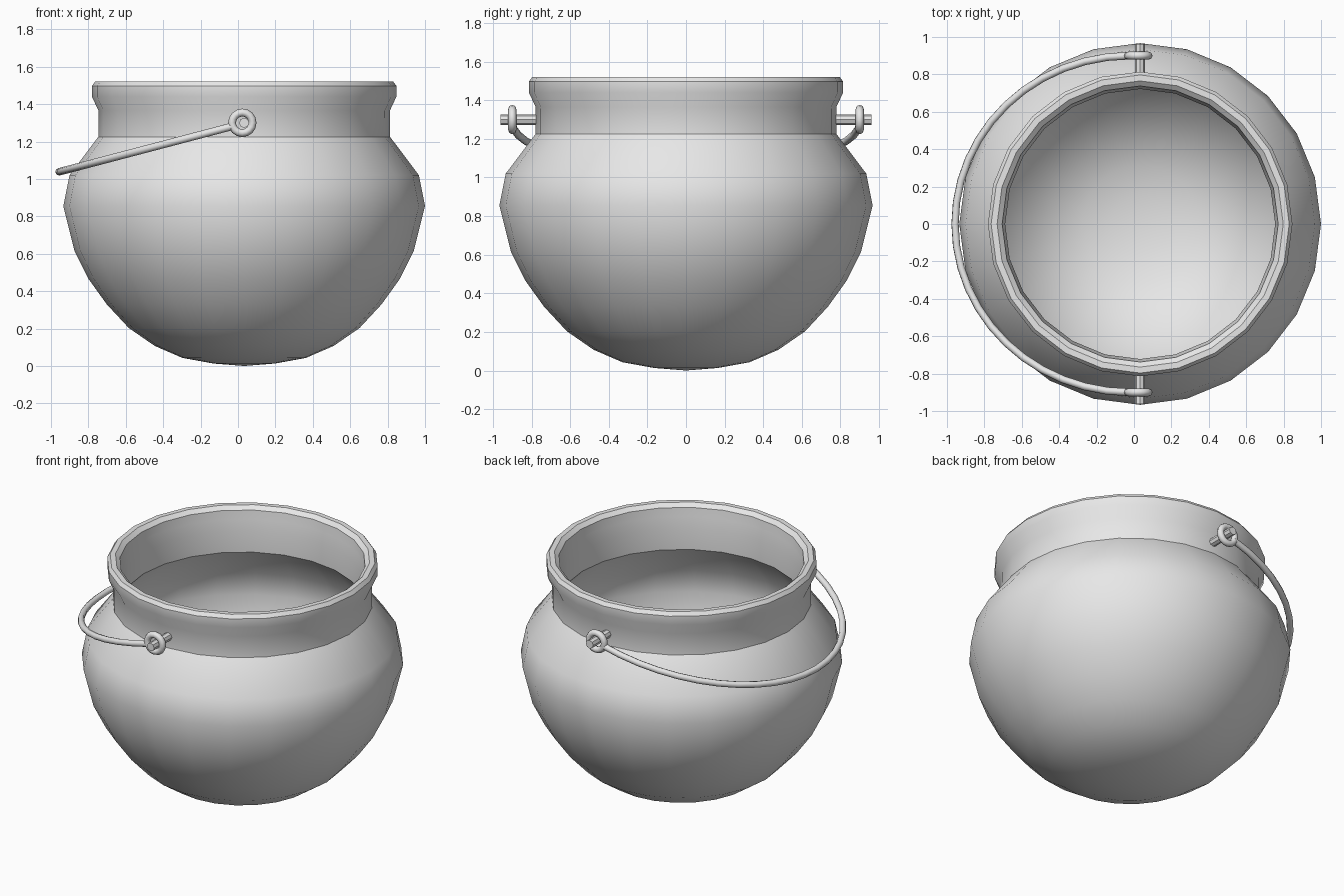
import bpy, bmesh, math
from mathutils import Matrix, Vector

cube = bpy.data.objects.get("Cube")
if cube:
    bpy.data.objects.remove(cube, do_unlink=True)

CX = 0.033          # pot axis; the bail hangs out to the other side
PIVOT_Z = 1.3
RING_Y = 0.9

metal = bpy.data.materials.new("grey_metal")
metal.use_nodes = True
metal.diffuse_color = (0.8, 0.8, 0.8, 1)
metal.node_tree.nodes["Principled BSDF"].inputs["Base Color"].default_value = (0.8, 0.8, 0.8, 1)


def finish(obj, name, angle=30):
    obj.name = name
    obj.data.materials.clear()
    obj.data.materials.append(metal)
    bpy.ops.object.select_all(action='DESELECT')
    obj.select_set(True)
    bpy.context.view_layer.objects.active = obj
    bpy.ops.object.shade_smooth_by_angle(angle=math.radians(angle))


def lathe(name, profile, sides=24):
    bm = bmesh.new()
    verts = [bm.verts.new((r, 0, z)) for r, z in profile]
    edges = [bm.edges.new(pair) for pair in zip(verts, verts[1:])]
    bmesh.ops.spin(bm, geom=verts + edges, cent=(0, 0, 0), axis=(0, 0, 1),
                   angle=math.tau, steps=sides, use_merge=False)
    bmesh.ops.remove_doubles(bm, verts=bm.verts, dist=0.0005)
    bmesh.ops.recalc_face_normals(bm, faces=bm.faces)
    mesh = bpy.data.meshes.new(name)
    bm.to_mesh(mesh)
    bm.free()
    obj = bpy.data.objects.new(name, mesh)
    bpy.context.collection.objects.link(obj)
    obj.location.x = CX
    finish(obj, name)


# Pot: outer belly, neck and lip, then the inner wall down to the floor
belly = [(0, 0), (0.165, 0.013), (0.33, 0.043), (0.478, 0.107), (0.617, 0.203),
         (0.735, 0.33), (0.832, 0.465), (0.907, 0.615), (0.967, 0.855), (0.934, 1.02)]
lip = [(0.78, 1.225), (0.779, 1.365), (0.814, 1.44), (0.814, 1.497), (0.797, 1.52),
       (0.765, 1.52), (0.738, 1.497), (0.732, 1.44), (0.722, 1.365), (0.724, 1.225)]
inside = [(r * 0.945, 0.05 + z * 0.945) for r, z in reversed(belly)]
lathe("pot", belly + lip + inside)

# Pegs and rings on the front and back of the neck
for side, label in ((-1, "front"), (1, "back")):
    bpy.ops.mesh.primitive_cylinder_add(vertices=8, radius=0.027, depth=0.21,
                                        location=(CX, side * 0.857, PIVOT_Z),
                                        rotation=(math.pi / 2, 0, 0))
    finish(bpy.context.object, label + "_peg")
    bpy.ops.mesh.primitive_torus_add(major_segments=16, minor_segments=8,
                                     major_radius=0.055, minor_radius=0.021,
                                     location=(CX - 0.01, side * RING_Y, PIVOT_Z),
                                     rotation=(math.pi / 2, 0, 0))
    finish(bpy.context.object, label + "_ring", 60)

# Bail: half an ellipse tilted down from the rings
curve = bpy.data.curves.new("bail", 'CURVE')
curve.dimensions = '3D'
curve.bevel_depth = 0.02
curve.bevel_resolution = 2
curve.use_fill_caps = True
steps = 24
spline = curve.splines.new('POLY')
spline.points.add(steps)
tilt = Matrix.Rotation(math.radians(-14.7), 3, 'Y')
for i, point in enumerate(spline.points):
    a = math.pi * i / steps
    p = tilt @ Vector((-0.045 - 0.968 * math.sin(a), RING_Y * math.cos(a), 0))
    point.co = (p.x + CX - 0.01, p.y, p.z + PIVOT_Z - 0.005, 1)
bail = bpy.data.objects.new("bail", curve)
bpy.context.collection.objects.link(bail)
bpy.ops.object.select_all(action='DESELECT')
bail.select_set(True)
bpy.context.view_layer.objects.active = bail
bpy.ops.object.convert(target='MESH')
finish(bpy.context.object, "bail", 50)
